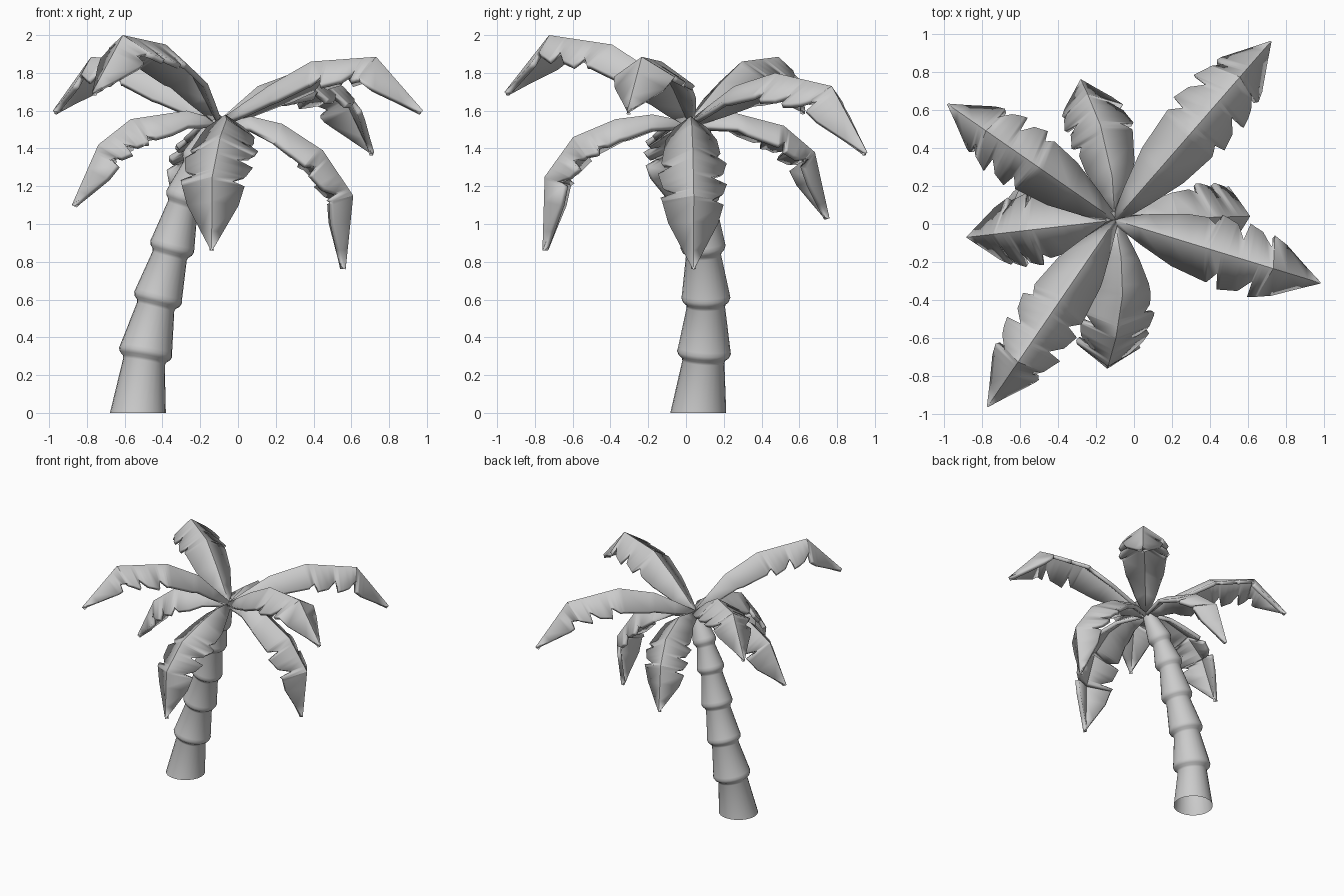
import bpy, math
from mathutils import Vector

if "Cube" in bpy.data.objects:
    bpy.data.objects.remove(bpy.data.objects["Cube"])


def make_object(name, verts, faces):
    mesh = bpy.data.meshes.new(name)
    mesh.from_pydata([tuple(v) for v in verts], [], faces)
    mesh.update()
    ob = bpy.data.objects.new(name, mesh)
    bpy.context.collection.objects.link(ob)
    return ob


def smooth(ob, angle):
    bpy.ops.object.select_all(action='DESELECT')
    ob.select_set(True)
    bpy.context.view_layer.objects.active = ob
    bpy.ops.object.shade_smooth_by_angle(angle=math.radians(angle))


def lerp_table(table, t):
    for (a, va), (b, vb) in zip(table, table[1:]):
        if t <= b:
            return va + (vb - va) * (t - a) / (b - a)
    return table[-1][1]


# Trunk: stacked tapering collars along a leaning path
def build_trunk():
    joints = [(-.53, .065, 0, .148), (-.49, .095, .315, .143), (-.425, .105, .605, .13),
              (-.35, .09, .875, .12), (-.28, .075, 1.14, .105), (-.21, .055, 1.34, .09),
              (-.11, .025, 1.55, .04)]
    sides, verts, faces = 24, [], []

    def ring(c, axis, r):
        u = Vector((0, 1, 0)).cross(axis).normalized()
        v = axis.cross(u)
        for i in range(sides):
            a = 2 * math.pi * i / sides
            verts.append(c + u * (r * math.cos(a)) + v * (r * math.sin(a)))

    pts = [Vector(j[:3]) for j in joints]
    last = len(joints) - 1
    for k, (p, j) in enumerate(zip(pts, joints)):
        axis = (pts[min(k + 1, last)] - pts[max(k - 1, 0)]).normalized()
        r = j[3]
        if k == 0:
            ring(p, Vector((0, 0, 1)), r)
        elif k == last:
            ring(p, axis, r)
        else:
            for off, f in ((-.045, .78), (-.03, .81), (-.015, .94), (.005, 1.0), (.025, .97)):
                ring(p + axis * off, axis, r * f)
    n = len(verts) // sides
    for k in range(n - 1):
        for i in range(sides):
            i2 = (i + 1) % sides
            faces.append((k * sides + i, k * sides + i2, (k + 1) * sides + i2, (k + 1) * sides + i))
    faces.append(tuple((n - 1) * sides + i for i in range(sides)))
    smooth(make_object("trunk", verts, faces), 50)


# Frond: creased leaf along an arching spine, with torn edges
HUB = Vector((-.1, .02, 0))
WIDTH = [(0, .025), (.12, .085), (.27, .15), (.45, .185), (.65, .18), (.8, .135), (.92, .06), (1, .004)]


def build_frond(name, tip, arch, tears, scale=1.0, bow=0.0):
    run = Vector((tip[0], tip[1], 0)) - HUB
    head = run.normalized()
    side = Vector((-head.y, head.x, 0))
    pts = [HUB + run * f + side * (bow * math.sin(math.pi * min(f, 1))) + Vector((0, 0, z))
           for f, z in arch]
    last = len(pts) - 1
    normals = []
    for i in range(last + 1):
        t = Vector((0, 0, 0))
        if i > 0:
            t += (pts[i] - pts[i - 1]).normalized()
        if i < last:
            t += (pts[i + 1] - pts[i]).normalized()
        normals.append(t.cross(side).normalized())
    dist = [0]
    for a, b in zip(pts, pts[1:]):
        dist.append(dist[-1] + (b - a).length)
    dist = [d / dist[-1] for d in dist]
    spine, up = list(zip(dist, pts)), list(zip(dist, normals))

    # each tear is a narrow V cut into one edge
    cuts = [[(0, 1)], [(0, 1)]]
    for s in (0, 1):
        for c, depth in tears[s]:
            cuts[s] += [(c - .045, .93), (c, 1 - depth), (c + .012, 1.05)]
        cuts[s].append((1, 1))
    stations = sorted({round(t, 4) for t in dist + [w[0] for w in WIDTH]
                       + [c[0] for c in cuts[0] + cuts[1]]})
    verts, faces = [], []
    for t in stations:
        p, n, w = lerp_table(spine, t), lerp_table(up, t), lerp_table(WIDTH, t) * scale
        wl, wr = w * lerp_table(cuts[0], t), w * lerp_table(cuts[1], t)
        verts += [p + side * wl - n * (wl * .68), p, p - side * wr - n * (wr * .68)]
    for k in range(len(stations) - 1):
        a = 3 * k
        faces += [(a, a + 1, a + 4, a + 3), (a + 1, a + 2, a + 5, a + 4)]
    ob = make_object(name, verts, faces)
    mod = ob.modifiers.new("thickness", 'SOLIDIFY')
    mod.thickness = .03
    mod.offset = -1
    smooth(ob, 30)


TEARS_A = ([(.5, .35), (.63, .4), (.76, .3)], [(.47, .25), (.6, .4), (.73, .4)])
TEARS_B = ([(.42, .25), (.57, .45), (.7, .35)], [(.5, .4), (.66, .45)])
HIGH = [(0, 1.55), (.24, 1.73), (.45, 1.86), (.77, 1.885), (1, 1.6)]

build_trunk()
build_frond("frond_back_right", (.72, .96),
            [(0, 1.55), (.25, 1.73), (.48, 1.8), (.8, 1.73), (1, 1.38)], TEARS_A)
build_frond("frond_front_left", (-.77, -.96),
            [(0, 1.56), (.2, 1.81), (.42, 1.95), (.76, 2.0), (1, 1.7)], TEARS_A, .95)
build_frond("frond_right_high", (.98, -.31), HIGH, TEARS_B)
build_frond("frond_left_high", (-.98, .63), HIGH, TEARS_A, .95)
build_frond("frond_left_low", (-.88, -.07),
            [(0, 1.55), (.22, 1.6), (.6, 1.555), (.82, 1.42), (1, 1.1)], TEARS_B)
build_frond("frond_right_low", (.57, .04),
            [(0, 1.54), (.25, 1.57), (.5, 1.53), (.82, 1.39), (1.06, 1.15), (1, .76)], TEARS_B, .95)
build_frond("frond_front_low", (-.14, -.76),
            [(0, 1.54), (.25, 1.58), (.5, 1.555), (.79, 1.46), (.985, 1.25), (1, .86)],
            TEARS_B, .98, .06)
build_frond("frond_back_low", (-.28, .76),
            [(0, 1.54), (.3, 1.59), (.66, 1.52), (.89, 1.38), (1, 1.03)], TEARS_B, .92, -.05)
